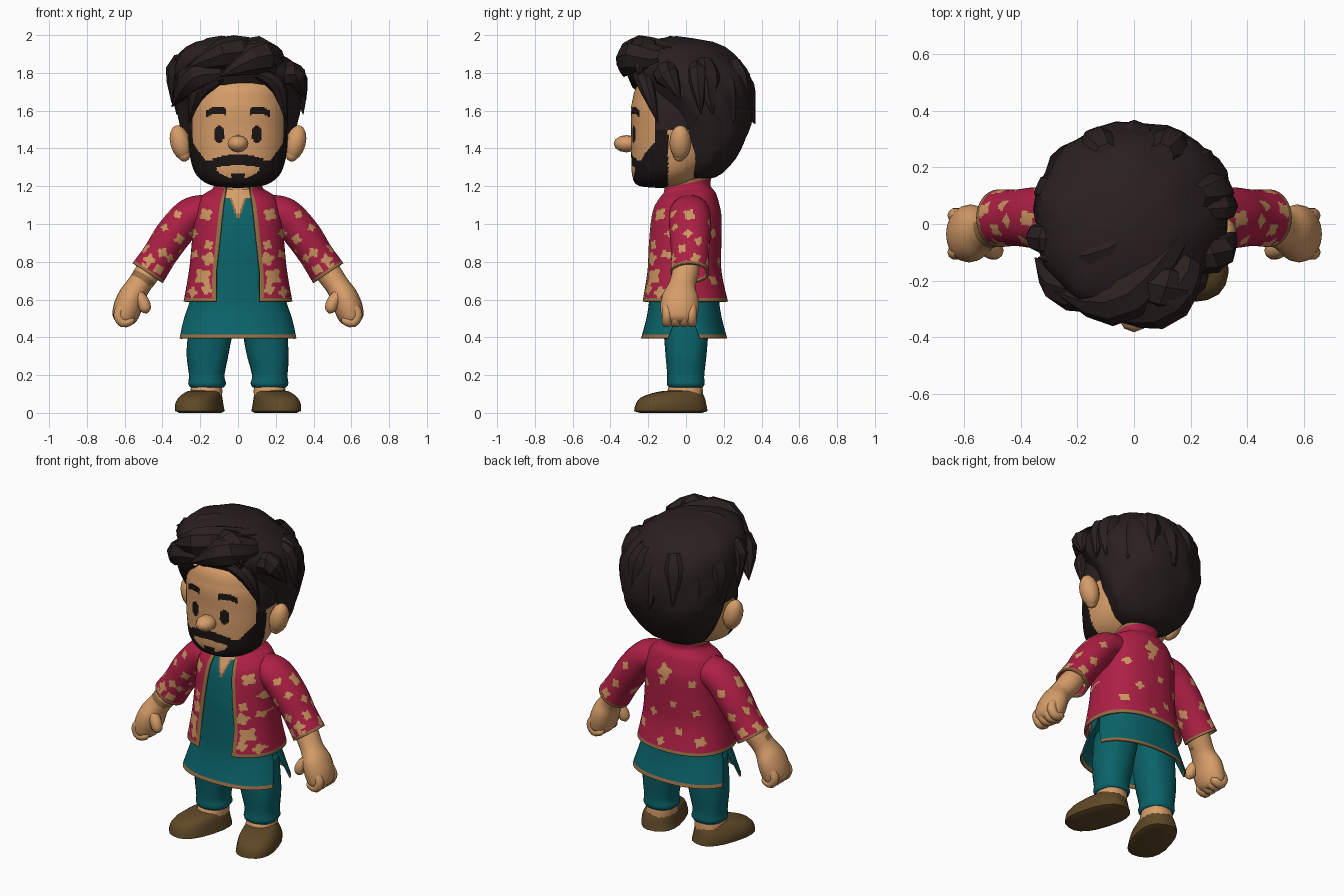
import bpy, bmesh, math
from mathutils import Vector

def mat(name, r, g, b):
    m = bpy.data.materials.new(name)
    m.diffuse_color = (r, g, b, 1)
    return m

HAIR, BEARD = mat("dark_hair", .023, .014, .014), mat("black_beard", .011, .007, .007)
SKIN, RED = mat("warm_skin", .67, .335, .14), mat("crimson_cloth", .42, .014, .058)
TEAL, TRIM = mat("teal_cloth", .003, .125, .142), mat("bronze_trim", .30, .155, .058)
PETAL, SHOE = mat("gold_print", .62, .31, .12), mat("olive_leather", .115, .066, .02)

def interp(keys, t):
    """Smooth curve through the key tuples."""
    s = min(max(t, 0), 1) * (len(keys) - 1)
    i = min(int(s), len(keys) - 2)
    f = s - i
    p = [keys[min(max(i + j, 0), len(keys) - 1)] for j in (-1, 0, 1, 2)]
    return [.5 * (2*b + (c-a)*f + (2*a-5*b+4*c-d)*f*f + (3*b-a-3*c+d)*f**3)
            for a, b, c, d in zip(*p)]

def surface(name, fn, nu, nv, mats, rule=None, thick=0, angle=40):
    """Grid surface fn(u, v), coloured per face by rule(point, u, v); None leaves the face out."""
    bm = bmesh.new()
    g = [[bm.verts.new(fn(i / nu, j / nv)) for i in range(nu + 1)] for j in range(nv + 1)]
    for j in range(nv):
        for i in range(nu):
            vs = (g[j][i], g[j][i+1], g[j+1][i+1], g[j+1][i])
            m = rule(sum((w.co for w in vs), Vector()) / 4, (i+.5) / nu, (j+.5) / nv) if rule else 0
            if m is not None:
                bm.faces.new(vs).material_index = m
    bmesh.ops.delete(bm, geom=[w for w in bm.verts if not w.link_faces], context='VERTS')
    bmesh.ops.remove_doubles(bm, verts=bm.verts[:], dist=1e-5)
    me = bpy.data.meshes.new(name)
    bm.to_mesh(me)
    bm.free()
    ob = bpy.data.objects.new(name, me)
    bpy.context.collection.objects.link(ob)
    for m in mats:
        me.materials.append(m)
    if thick:
        ob.modifiers.new("thickness", 'SOLIDIFY').thickness = thick
    smooth(ob, angle)
    return ob

def smooth(ob, angle=40):
    bpy.ops.object.select_all(action='DESELECT')
    ob.select_set(True)
    bpy.context.view_layer.objects.active = ob
    bpy.ops.object.shade_smooth_by_angle(angle=math.radians(angle))

def rings(keys, n=2.3, span=None, wob=0, turn=0, tilt=0):
    """Stack of rounded rings, keys = (z, cx, cy, rx, ry) going upward."""
    def fn(u, v):
        z, cx, cy, rx, ry = interp(keys, v)
        lo, hi = span(z, rx) if span else (0, 2 * math.pi)
        a = lo + (hi - lo) * u
        c, s = math.cos(a), math.sin(a)
        k = 1 + wob * math.sin(9 * a + 14 * z) + wob * .6 * math.sin(5 * a - 23 * z)
        x = math.copysign(abs(c) ** (2 / n), c) * max(rx, 0) * k
        y = math.copysign(abs(s) ** (2 / n), s) * max(ry, 0) * k
        ct, st = math.cos(turn), math.sin(turn)
        return (cx + x * ct - y * st, cy + x * st + y * ct, z + tilt * y * max(0, z - 1.1))
    return fn

def tube(keys, sx=1):
    """Limb along a path, keys = (x, y, z, radius across, radius in depth)."""
    keys = [(k[0] * sx, *k[1:]) for k in keys]
    def fn(u, v):
        k = interp(keys, v)
        t = (Vector(interp(keys, v + .01)[:3]) - Vector(interp(keys, v - .01)[:3])).normalized()
        a = Vector((0, 1, 0)).cross(t).normalized()
        b = t.cross(a)
        w = 2 * math.pi * u
        return Vector(k[:3]) + a * math.cos(w) * max(k[3], 0) + b * math.sin(w) * max(k[4], 0)
    return fn

def ball(name, loc, scale, m, rot=(0, 0, 0), seg=14):
    bpy.ops.mesh.primitive_uv_sphere_add(segments=seg, ring_count=seg // 2 + 1, location=loc, rotation=rot)
    ob = bpy.context.object
    ob.name, ob.scale = name, scale
    ob.data.materials.append(m)
    smooth(ob)

# Head with painted beard, moustache, eyes and brows, open under the hair
def face(p, u, v):
    ax, z = abs(p.x), p.z
    if z > 1.8 or (p.y > .03 and z > 1.45):
        return None
    if p.y > -.165 and z > 1.5:
        return 2
    if p.y > -.095:
        return 0
    if z < 1.238 + 3.4 * ax * ax or p.y > -.165:
        return 1
    if ax < .135 and 1.312 - .8 * ax * ax < z < 1.368 - 1.2 * ax * ax:
        return 1
    if (.115 < ax < .165 and z < 1.335) or (ax < .035 and z < 1.268):
        return 1
    if ((ax - .1) / .028) ** 2 + ((z - 1.475) / .046) ** 2 < 1:
        return 1
    if abs(ax - .115) < .053 and abs(z - 1.603 + 5 * (ax - .105) ** 2) < .019:
        return 1
    return 0

surface("head", rings([(1.19, 0, -.14, 0, 0), (1.205, 0, -.13, .14, .125), (1.26, 0, -.1, .22, .185),
        (1.36, 0, -.06, .255, .23), (1.5, 0, -.05, .265, .24), (1.64, 0, -.05, .258, .237),
        (1.76, 0, -.03, .22, .2), (1.84, 0, 0, 0, 0)], 2.2), 180, 130, [SKIN, BEARD, HAIR], face)
ball("nose", (0, -.315, 1.425), (.058, .068, .046), SKIN, seg=10)
surface("neck", rings([(1.05, 0, 0, .11, .1), (1.15, 0, -.01, .09, .09), (1.3, 0, .01, .12, .12)]), 20, 6, [SKIN])
for s in (-1, 1):
    ball("ear", (s * .305, -.03, 1.43), (.055, .058, .095), SKIN, (0, s * .25, 0))
    ball("ear_lobe", (s * .285, -.035, 1.37), (.035, .035, .04), SKIN)

# Hair mass and swept locks
surface("hair_cap", rings([(1.235, 0, .06, 0, 0), (1.25, 0, .075, .14, .09), (1.32, 0, .105, .23, .135),
        (1.42, 0, .125, .28, .175), (1.52, 0, .125, .305, .22), (1.61, 0, .105, .328, .252), (1.7, 0, .068, .342, .285),
        (1.8, -.015, .02, .336, .303), (1.89, -.045, -.02, .28, .28), (1.96, -.05, -.04, .185, .2),
        (1.995, -.05, -.05, 0, 0)], 2.1, wob=.024), 36, 22, [HAIR],
        lambda p, u, v: None if p.y < -.03 and abs(p.x) < .2 and p.z < 1.64 else 0, angle=28)
locks = [((.2, -.12, 1.88), (.1, -.28, 1.88), (-.1, -.33, 1.78), .09),
         ((.15, -.05, 1.9), (-.05, -.27, 1.905), (-.28, -.24, 1.82), .09),
         ((.1, .05, 1.9), (-.12, -.1, 1.91), (-.34, -.12, 1.87), .085),
         ((-.08, -.25, 1.8), (-.24, -.22, 1.77), (-.35, -.12, 1.62), .08),
         ((-.2, -.05, 1.85), (-.32, -.05, 1.83), (-.35, -.01, 1.64), .06),
         ((.2, -.12, 1.76), (.29, -.1, 1.79), (.36, -.03, 1.66), .07),
         ((.2, .05, 1.84), (.31, .06, 1.78), (.345, .08, 1.58), .055),
         ((-.02, -.18, 1.89), (.12, -.23, 1.9), (.2, -.25, 1.79), .09),
         ((.1, -.26, 1.8), (.21, -.21, 1.73), (.255, -.15, 1.54), .045),
         ((-.1, -.27, 1.77), (-.21, -.21, 1.70), (-.255, -.15, 1.54), .05)]
for i in range(7):
    a = math.radians(14 + 25.3 * i)
    c, s, h = math.cos(a), math.sin(a), .05 * (i % 2)
    locks.append(((.22 * c, .04 + .22 * s, 1.86 - h), (.285 * c, .05 + .24 * s, 1.75 - h),
                  (.335 * c, .07 + .295 * s, 1.58 - h), .08))
for a, b, c, r in locks:
    surface("hair_lock", tube([(*a, r * .6, r * .6), (*b, r, r), (*c, .002, .002)]), 8, 7, [HAIR], angle=28)

# Tunic: front and back panels with side slits and a notched neckline
def tunic_paint(p, u, v):
    if p.z > .68 and (p.y > -.03 or abs(p.x) > .17):
        return None
    if p.z < .416:
        return 1
    if p.y < 0 and p.z > 1.03:
        d = abs(p.x) - (p.z - 1.04) * .35
        if d < 0 or p.z > 1.135:
            return 2
        if d < .01:
            return 1
    return 0

tunic = [(.395, 0, -.01, .325, .228), (.5, 0, -.01, .29, .2), (.6, 0, -.01, .255, .185), (.75, 0, -.01, .24, .18),
         (.9, 0, -.01, .225, .175), (1.05, 0, 0, .21, .165), (1.13, 0, 0, .15, .13), (1.2, 0, 0, .09, .09)]
slit = lambda z: .33 * max(0, .62 - z) / .22
surface("tunic_front", rings(tunic, span=lambda z, r: (slit(z) - math.pi, -slit(z))), 90, 130,
        [TEAL, TRIM, SKIN], tunic_paint, .008)
surface("tunic_back", rings(tunic, span=lambda z, r: (slit(z), math.pi - slit(z))), 40, 130,
        [TEAL, TRIM, SKIN], tunic_paint, .008)

# Flower print: (x, z, size) on the front, mirrored, and on the back; (y, z, size) on the outer sleeves
FRONT = [(.17, 1.05, .034), (.235, .95, .022), (.155, .89, .026), (.155, .815, .036), (.185, .72, .043), (.165, .655, .03),
         (.24, .64, .026), (.23, .84, .02), (.32, 1.05, .022), (.31, .92, .026), (.39, .98, .02), (.40, .85, .026),
         (.47, .81, .03), (.42, .76, .028), (.36, .82, .02), (.50, .77, .022)]
BACK = [(.02, 1.07, .045), (.03, 1.01, .025), (-.15, 1.02, .022), (.17, .95, .024), (-.04, .88, .022), (-.17, .84, .022),
        (.1, .8, .026), (-.08, .72, .024), (.19, .7, .028), (-.2, .67, .028), (.03, .645, .026),
        (.33, 1.0, .025), (-.33, 1.0, .025), (.4, .87, .028), (-.4, .87, .028), (.47, .79, .03), (-.47, .79, .03)]
SIDE = [(.02, 1.05, .03), (.01, .95, .022), (.07, .91, .022), (-.02, .87, .024), (.05, .82, .026), (0, .785, .022)]

def flower(p):
    sleeve = abs(p.x) > .3
    side = sleeve and -.04 < p.y < .085
    for x, z, r in (SIDE if side else FRONT if p.y < 0 else BACK):
        dx, dz = (p.y if side else abs(p.x) if p.y < 0 else p.x) - x, p.z - z
        if math.hypot(dx, dz) < r * (.92 + .2 * math.cos(4 * math.atan2(dx, dz) + 40 * z)):
            return True
    return False

def jacket_paint(p, u, v):
    if p.z < .613 or v > .93 or min(u, 1 - u) < .017:
        return 1
    return 2 if flower(p) else 0

def opening(z, rx):
    w = .115 - .055 * max(0, z - .75) / .5
    d = math.asin(min(.95, w / rx) ** 1.15)
    return d - math.pi / 2, 1.5 * math.pi - d

surface("jacket", rings([(.59, 0, -.01, .288, .232), (.75, 0, -.015, .26, .203), (.9, 0, -.01, .245, .197),
        (1.05, 0, 0, .235, .187), (1.14, 0, .005, .2, .158), (1.185, 0, 0, .135, .13), (1.23, 0, .005, .125, .134)],
        span=opening, tilt=1.8), 180, 100, [RED, TRIM, PETAL], jacket_paint, .012)

for s in (-1, 1):
    # Sleeve with printed cloth and trimmed, slightly flared cuff
    surface("sleeve", tube([(.15, .02, 1.065, .09, .1), (.25, .02, 1.045, .093, .11), (.345, .022, .94, .096, .108),
            (.415, .022, .835, .091, .1), (.478, .02, .74, .096, .102)], s), 80, 80, [RED, TRIM, PETAL],
            lambda p, u, v: 1 if v > .945 else 2 if flower(p) else 0, .012)
    # Forearm and fist, with a wrist patch on one side only
    surface("forearm_and_hand", tube([(.44, .01, .8, .06, .06), (.47, 0, .755, .068, .07), (.525, -.02, .675, .064, .072),
            (.565, -.03, .61, .072, .098), (.59, -.035, .54, .074, .1), (.605, -.035, .485, .055, .08),
            (.61, -.035, .465, 0, 0)], s), 20, 40, [SKIN, TRIM],
            lambda p, u, v: 1 if s < 0 and .24 < v < .31 and p.z > .675 and p.y < .01 else 0)
    surface("thumb", tube([(.545, -.07, .64, .03, .03), (.505, -.09, .59, .034, .034), (.488, -.095, .545, .028, .028),
            (.482, -.095, .525, 0, 0)], s), 10, 10, [SKIN])
    for y in (-.1, -.055, -.01, .03):
        surface("finger", tube([(.615, y, .56, .025, .025), (.632, y, .52, .028, .027), (.61, y, .478, .026, .027),
                (.565, y, .49, .022, .025), (.55, y, .505, 0, 0)], s), 10, 12, [SKIN])
    # Trouser leg, ankle and shoe
    surface("trouser_leg", rings([(.135, s * .165, .0, .088, .09), (.155, s * .165, .0, .1, .1), (.2, s * .167, .0, .094, .098),
            (.3, s * .16, 0, .11, .108), (.42, s * .145, 0, .118, .118), (.54, s * .125, 0, .12, .13)], wob=.015),
            20, 14, [TEAL], thick=.008)
    surface("ankle", rings([(.08, s * .17, -.005, .085, .095), (.115, s * .168, -.005, .085, .095),
            (.15, s * .165, .0, .08, .085)]), 16, 4, [SKIN])
    surface("shoe", rings([(0, s * .2, -.08, 0, 0), (.001, s * .2, -.08, .105, .182), (.04, s * .205, -.08, .113, .19),
            (.078, s * .2, -.072, .104, .174), (.105, s * .187, -.045, .09, .132), (.118, s * .178, -.01, .07, .085),
            (.112, s * .172, 0, 0, 0)], 2.5, turn=s * .3), 20, 14, [SHOE], angle=45)
